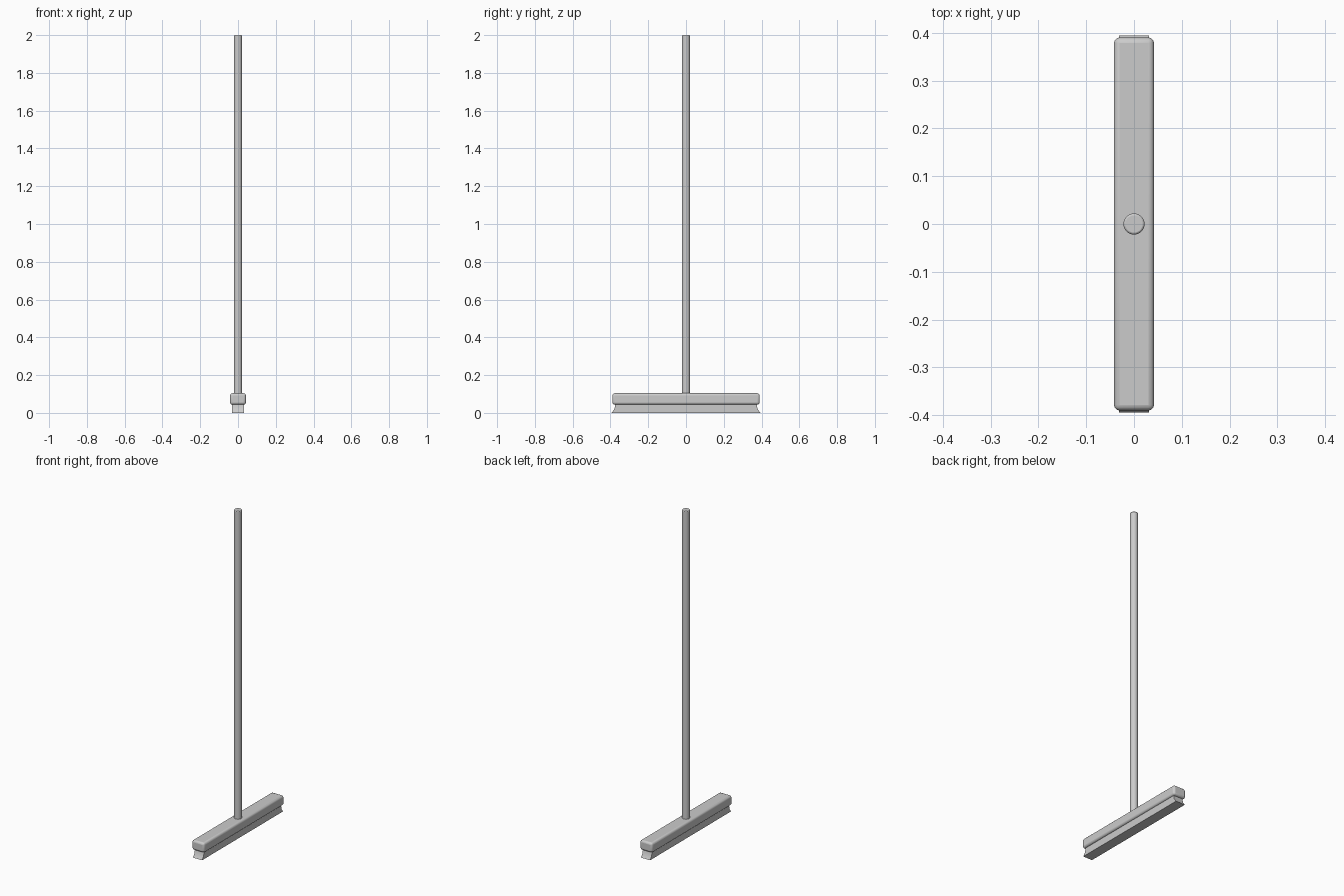
import bpy, bmesh

if "Cube" in bpy.data.objects:
    bpy.data.objects.remove(bpy.data.objects["Cube"])

def finish(name, bm, bevel=0.0, segments=3):
    me = bpy.data.meshes.new(name)
    bmesh.ops.recalc_face_normals(bm, faces=bm.faces)
    bm.to_mesh(me)
    bm.free()
    ob = bpy.data.objects.new(name, me)
    bpy.context.collection.objects.link(ob)
    if bevel:
        mod = ob.modifiers.new("rounded_edges", 'BEVEL')
        mod.width, mod.segments = bevel, segments
        mod.limit_method = 'ANGLE'
        mod.angle_limit = 0.8
    bpy.ops.object.select_all(action='DESELECT')
    ob.select_set(True)
    bpy.context.view_layer.objects.active = ob
    bpy.ops.object.shade_smooth_by_angle()
    return ob

# long round handle
bm = bmesh.new()
bmesh.ops.create_cone(bm, cap_ends=True, segments=32, radius1=0.022, radius2=0.022, depth=1.92)
bmesh.ops.translate(bm, verts=bm.verts, vec=(0, 0, 1.04))
finish("handle", bm, 0.004, 2)

# rounded head block
bm = bmesh.new()
bmesh.ops.create_cube(bm, size=1)
bmesh.ops.scale(bm, verts=bm.verts, vec=(0.084, 0.78, 0.06))
bmesh.ops.translate(bm, verts=bm.verts, vec=(0, 0, 0.074))
finish("head_block", bm, 0.012)

# bristles: end profile flares outward toward the floor
half = [(0.394, 0.0), (0.378, 0.022), (0.375, 0.05)]
outline = half + [(-y, z) for y, z in reversed(half)]
bm = bmesh.new()
face = bm.faces.new([bm.verts.new((-0.031, y, z)) for y, z in outline])
ext = bmesh.ops.extrude_face_region(bm, geom=[face], use_keep_orig=True)
new = [v for v in ext["geom"] if isinstance(v, bmesh.types.BMVert)]
bmesh.ops.translate(bm, verts=new, vec=(0.062, 0, 0))
finish("bristles", bm)
